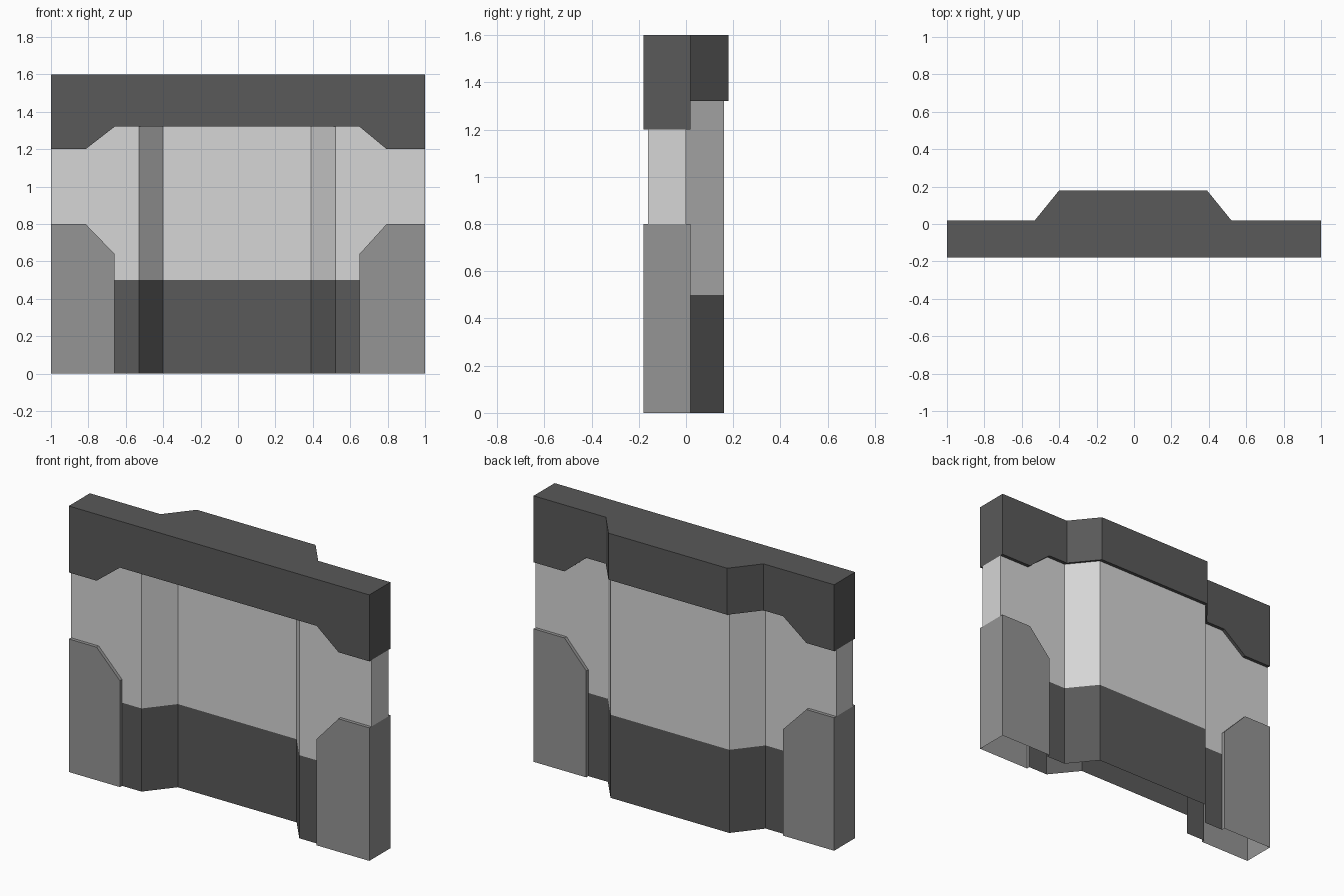
import bpy, bmesh

if "Cube" in bpy.data.objects:
    bpy.data.objects.remove(bpy.data.objects["Cube"])

FRONT, BACK, LIP = -0.18, 0.02, 0.02
HEIGHT, DARK_TOP = 1.6, 0.5
IN_L, IN_R, OUT_L, OUT_R = -0.66, 0.65, -0.815, 0.795
STATIONS = [-1, OUT_L, IN_L, -0.53, -0.4, 0.39, 0.52, IN_R, OUT_R, 1]


def material(name, v):
    m = bpy.data.materials.new(name)
    m.diffuse_color = (v, v, v, 1)
    m.use_nodes = True
    m.node_tree.nodes["Principled BSDF"].inputs["Base Color"].default_value = m.diffuse_color
    return m


dark = material("dark grey", 0.1)
mid = material("mid grey", 0.3)
pale = material("pale grey", 0.67)


def interp(x, table):
    for (x0, v0), (x1, v1) in zip(table, table[1:]):
        if x <= x1:
            return v0 + (v1 - v0) * (x - x0) / (x1 - x0)
    return table[-1][1]


def bump(x):  # how far the middle bay steps backwards
    return interp(x, [(-1, 0), (-0.53, 0), (-0.4, 0.16), (0.39, 0.16), (0.52, 0), (1, 0)])


def head(x):  # underside of the lintel
    return interp(x, [(-1, 1.2), (OUT_L, 1.2), (IN_L, 1.32), (IN_R, 1.32), (OUT_R, 1.2), (1, 1.2)])


def shoulder(x):  # top of the pillars
    return interp(x, [(-1, 0.8), (OUT_L, 0.8), (IN_L, 0.64), (IN_R, 0.64), (OUT_R, 0.8), (1, 0.8)])


def strip(bm, a, b, flip=False):
    va, vb = [bm.verts.new(p) for p in a], [bm.verts.new(p) for p in b]
    for i in range(len(a) - 1):
        f = [va[i], va[i + 1], vb[i + 1], vb[i]]
        bm.faces.new(f[::-1] if flip else f)


def sheet(bm, xs, y, z0, z1, flip=False):  # upright sheet following x
    strip(bm, [(x, y(x), z0(x)) for x in xs], [(x, y(x), z1(x)) for x in xs], flip)


def ledge(bm, xs, z, y0, y1, flip=False):  # roughly level strip following x
    strip(bm, [(x, y0(x), z(x)) for x in xs], [(x, y1(x), z(x)) for x in xs], flip)


def end(bm, x, ys, z0, z1, outward):  # flat face across y
    strip(bm, [(x, y, z0) for y in ys], [(x, y, z1) for y in ys], outward < 0)


def finish(bm, name, mat):
    bmesh.ops.remove_doubles(bm, verts=bm.verts, dist=0.0005)
    me = bpy.data.meshes.new(name)
    bm.to_mesh(me)
    bm.free()
    me.materials.append(mat)
    bpy.context.collection.objects.link(bpy.data.objects.new(name, me))


def flat(v):
    return lambda x: v


def skin_front(x):
    return FRONT + LIP + bump(x)


def skin_back(x):
    return BACK - LIP + bump(x)


def lintel_back(x):
    return BACK + bump(x)


# Lintel: straight front, stepped back, underside lips
bm = bmesh.new()
sheet(bm, STATIONS, flat(FRONT), head, flat(HEIGHT))
sheet(bm, STATIONS, lintel_back, head, flat(HEIGHT), True)
ledge(bm, STATIONS, flat(HEIGHT), flat(FRONT), lintel_back)
ledge(bm, STATIONS, head, flat(FRONT), skin_front, True)
ledge(bm, STATIONS, head, skin_back, lintel_back, True)
for s in (-1, 1):
    end(bm, s, [FRONT, BACK], 1.2, HEIGHT, s)
finish(bm, "lintel", dark)

# Dark lower wall and pale upper wall, both folded around the bay
middle = STATIONS[2:8]
base, upper = bmesh.new(), bmesh.new()
for skin, flip in ((skin_front, False), (skin_back, True)):
    sheet(base, middle, skin, flat(0), flat(DARK_TOP), flip)
    sheet(upper, middle, skin, flat(DARK_TOP), head, flip)
    for side in (STATIONS[:3], STATIONS[7:]):
        sheet(upper, side, skin, shoulder, head, flip)
for s in (-1, 1):
    end(upper, s, [FRONT + LIP, BACK - LIP], 0.8, 1.2, s)
finish(base, "lower_wall", dark)
finish(upper, "upper_wall", pale)

# Pillars: open underneath, with narrow lips around the wall
for name, s, xs, inner in (("left_pillar", -1, STATIONS[:3], IN_L),
                           ("right_pillar", 1, STATIONS[7:], IN_R)):
    bm = bmesh.new()
    sheet(bm, xs, flat(FRONT), flat(0), shoulder)
    sheet(bm, xs, flat(BACK), flat(0), shoulder, True)
    end(bm, s, [FRONT, BACK], 0, 0.8, s)
    for y0, y1 in ((FRONT, FRONT + LIP), (BACK - LIP, BACK)):
        ledge(bm, xs, shoulder, flat(y0), flat(y1))
        end(bm, inner, [y0, y1], 0, 0.64, -s)
    finish(bm, name, mid)
